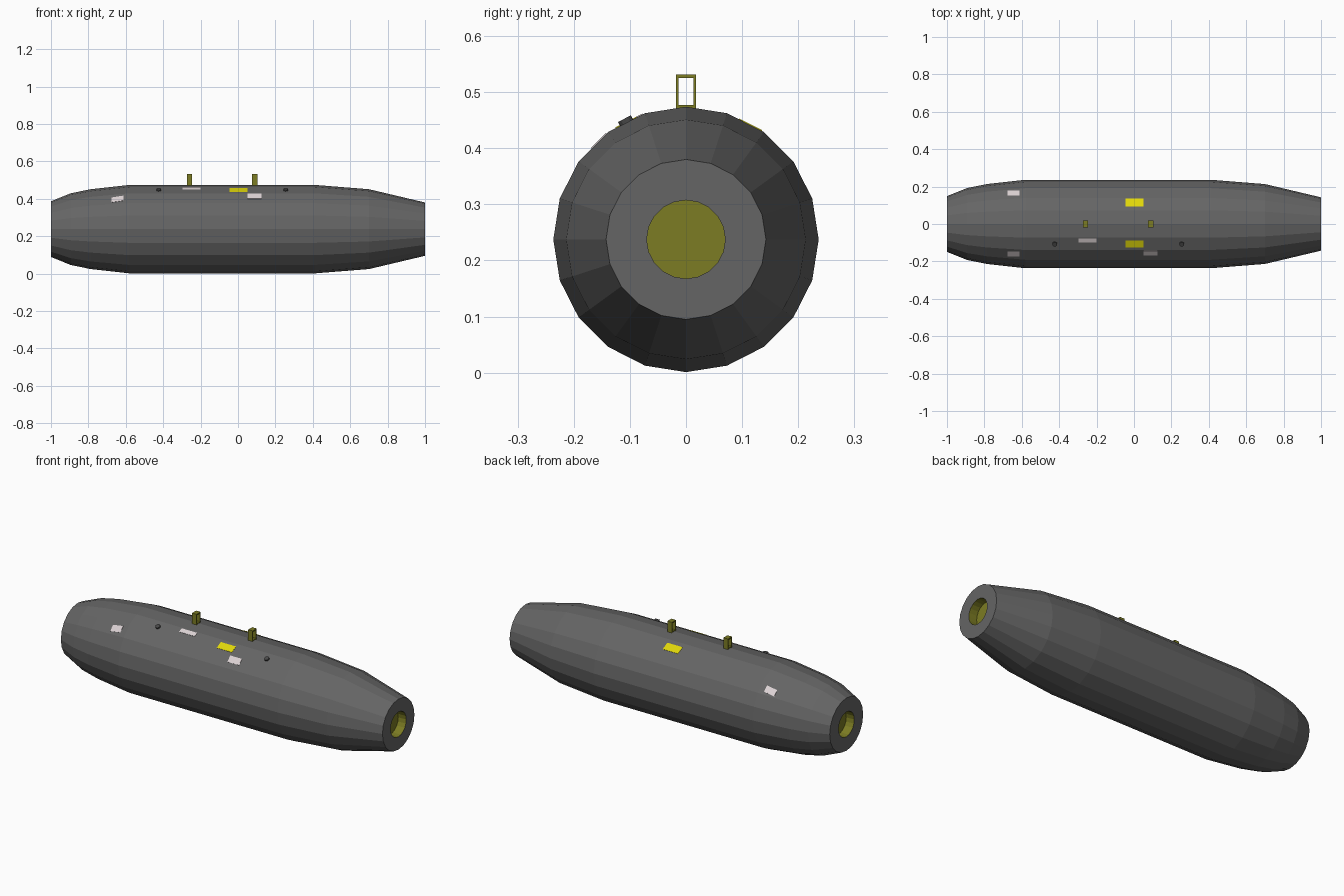
import bpy, bmesh, math
from mathutils import Vector, Matrix

if "Cube" in bpy.data.objects:
    bpy.data.objects.remove(bpy.data.objects["Cube"])

SIDES, CZ = 20, 0.2375


def material(name, rgb):
    m = bpy.data.materials.new(name)
    m.diffuse_color = (*rgb, 1)
    m.use_nodes = True
    m.node_tree.nodes["Principled BSDF"].inputs["Base Color"].default_value = m.diffuse_color
    return m


GREY = material("body grey", (0.13, 0.13, 0.13))
OLIVE = material("olive", (0.20, 0.20, 0.017))
YELLOW = material("yellow", (0.75, 0.68, 0.003))
WHITE = material("off white", (0.72, 0.65, 0.66))
DARK = material("dark grey", (0.065, 0.065, 0.065))


def finish(name, bm, *mats):
    bmesh.ops.recalc_face_normals(bm, faces=bm.faces[:])
    me = bpy.data.meshes.new(name)
    bm.to_mesh(me)
    bm.free()
    for m in mats:
        me.materials.append(m)
    ob = bpy.data.objects.new(name, me)
    bpy.context.collection.objects.link(ob)
    return ob


# Body: lathed 20-sided casing with a recessed socket in each end
OUTER = [(-1, 0.149), (-0.893, 0.192), (-0.787, 0.2135), (-0.58, 0.2365),
         (0.41, 0.2365), (0.70, 0.2135), (1, 0.1425)]
PROFILE = [(-0.95, 0.07), (-1, 0.07)] + OUTER + [(1, 0.07), (0.95, 0.07)]
bm = bmesh.new()
rings = []
for x, r in PROFILE:
    rings.append([bm.verts.new((x, r * math.sin(math.tau * i / SIDES),
                                CZ + r * math.cos(math.tau * i / SIDES)))
                  for i in range(SIDES)])
last = len(rings) - 2
for k in range(last + 1):
    for i in range(SIDES):
        j = (i + 1) % SIDES
        f = bm.faces.new((rings[k][i], rings[k][j], rings[k + 1][j], rings[k + 1][i]))
        f.material_index = 1 if k in (0, last) else 0
for ring in (rings[0], rings[-1]):
    bm.faces.new(ring).material_index = 1
finish("casing", bm, GREY, OLIVE)


def radius(x):
    for (x0, r0), (x1, r1) in zip(OUTER, OUTER[1:]):
        if x0 <= x <= x1:
            return r0 + (r1 - r0) * (x - x0) / (x1 - x0)


def on_surface(x, y, lift=0.0):
    """Point on the upper faceted casing at x, y, and the facet's direction."""
    r, step = radius(x), math.tau / SIDES
    k = 0
    while abs(y) > r * math.sin((k + 1) * step):
        k += 1
    mid = (k + 0.5) * step
    n = Vector((0, math.copysign(math.sin(mid), y), math.cos(mid)))
    z = (r * math.cos(step / 2) - abs(y) * math.sin(mid)) / math.cos(mid)
    return Vector((x, y, CZ + z)) + n * lift, n


# Labels: thin plates following the facets
def label(name, x0, x1, y0, y1, mat):
    bm = bmesh.new()
    corners = [(x0, y0), (x1, y0), (x1, y1), (x0, y1)]
    low, top = ([bm.verts.new(on_surface(x, y, h)[0]) for x, y in corners]
                for h in (-0.001, 0.0015))
    bm.faces.new(low)
    bm.faces.new(top)
    for i in range(4):
        j = (i + 1) % 4
        bm.faces.new((low[i], low[j], top[j], top[i]))
    finish(name, bm, mat)


label("yellow_label_front", -0.045, 0.05, -0.125, -0.088, YELLOW)
label("yellow_label_back", -0.045, 0.05, 0.094, 0.135, YELLOW)
label("white_label_front", 0.052, 0.125, -0.168, -0.142, WHITE)
label("white_label_upper", -0.297, -0.2, -0.099, -0.077, WHITE)
label("white_label_tail_front", -0.675, -0.612, -0.173, -0.147, WHITE)
label("white_label_tail_back", -0.675, -0.612, 0.152, 0.178, WHITE)

# Fuze studs on the front upper facet
for i, x in enumerate((-0.424, 0.255)):
    p, n = on_surface(x, -0.106)
    bm = bmesh.new()
    turn = Vector((0, 0, 1)).rotation_difference(n).to_matrix().to_4x4()
    bmesh.ops.create_cone(bm, cap_ends=True, segments=12, radius1=0.013, radius2=0.013,
                          depth=0.016, matrix=Matrix.Translation(p) @ turn)
    finish(f"stud_{i + 1}", bm, DARK)


# Suspension lugs: rectangular loops open along x
def add_box(bm, lo, hi):
    lo, hi = Vector(lo), Vector(hi)
    bmesh.ops.create_cube(bm, size=1, matrix=Matrix.Translation((lo + hi) / 2)
                          @ Matrix.Diagonal((*(hi - lo), 1)))


for i, x in enumerate((-0.26, 0.09)):
    a, b = x - 0.014, x + 0.014
    bm = bmesh.new()
    for s in (-1, 1):
        y = sorted((s * 0.013, s * 0.018))
        add_box(bm, (a, y[0], 0.465), (b, y[1], 0.525))
    add_box(bm, (a, -0.018, 0.525), (b, 0.018, 0.531))
    add_box(bm, (a, -0.013, 0.465), (b, 0.013, 0.4775))
    finish(f"lug_{i + 1}", bm, OLIVE)
